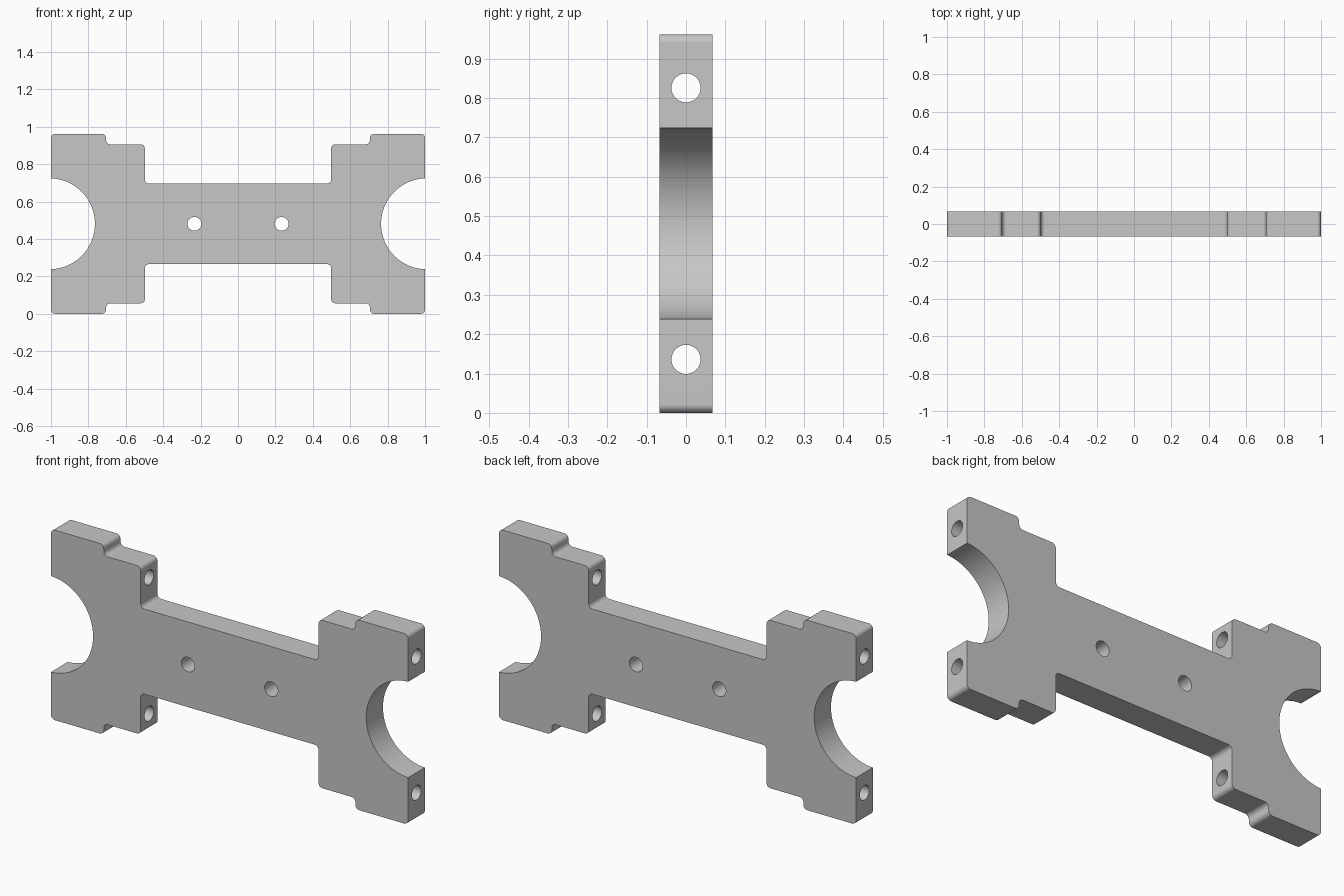
import bpy, bmesh
from math import pi
from mathutils import Vector

if "Cube" in bpy.data.objects:
    bpy.data.objects.remove(bpy.data.objects["Cube"], do_unlink=True)

MID = 0.481      # height of the horizontal symmetry line
HALF_T = 0.067   # half the plate thickness
FILLET = 0.022
STEPS = 6

# One grey metal
grey = bpy.data.materials.new("grey_metal")
grey.use_nodes = True
colour = (0.57, 0.57, 0.57, 1)
grey.diffuse_color = colour
grey.node_tree.nodes["Principled BSDF"].inputs["Base Color"].default_value = colour


def rounded(points, radius):
    """Replace each right-angled corner by a small arc."""
    out = []
    for i, p in enumerate(points):
        a = (points[i - 1] - p).normalized()
        b = (points[(i + 1) % len(points)] - p).normalized()
        centre = p + (a + b) * radius
        for k in range(STEPS + 1):
            out.append(centre + (-b).slerp(-a, k / STEPS).normalized() * radius)
    return out


# Stepped outline: one quarter, mirrored to all four
quarter = [(1, MID), (0.705, 0.425), (0.498, 0.2155)]
corners = []
for i, (x, z) in enumerate(quarter):
    corners.append(Vector((x, z)))
    if i + 1 < len(quarter):
        corners.append(Vector((quarter[i + 1][0], z)))
corners += [Vector((-p.x, p.y)) for p in reversed(corners)]
corners += [Vector((-p.x, -p.y)) for p in corners]
outline = rounded(corners, FILLET)

# Plate extruded along y
bm = bmesh.new()
face = bm.faces.new([bm.verts.new((p.x, -HALF_T, p.y + MID)) for p in outline])
ext = bmesh.ops.extrude_face_region(bm, geom=[face])
bmesh.ops.translate(bm, vec=(0, 2 * HALF_T, 0),
                    verts=[g for g in ext["geom"] if isinstance(g, bmesh.types.BMVert)])
bmesh.ops.recalc_face_normals(bm, faces=bm.faces)
mesh = bpy.data.meshes.new("bracket_plate")
bm.to_mesh(mesh)
bm.free()
mesh.materials.append(grey)
plate = bpy.data.objects.new("bracket_plate", mesh)
bpy.context.collection.objects.link(plate)


def drill(radius, depth, location, rotation, sides):
    """Cut a round hole through the plate."""
    bpy.ops.mesh.primitive_cylinder_add(vertices=sides, radius=radius, depth=depth,
                                        location=location, rotation=rotation)
    cutter = bpy.context.object
    cutter.name = "hole_cutter"
    cutter.hide_render = True
    cutter.data.materials.append(grey)
    mod = plate.modifiers.new("hole", "BOOLEAN")
    mod.operation = "DIFFERENCE"
    mod.solver = "EXACT"
    mod.object = cutter
    bpy.context.view_layer.objects.active = plate
    bpy.ops.object.modifier_apply(modifier=mod.name)
    bpy.data.objects.remove(cutter, do_unlink=True)


for side in (-1, 1):
    # Round bite in each end, bolt hole in the web, long hole through the lugs
    drill(0.243, 1, (side * 1.008, 0, MID), (pi / 2, 0, 0), 96)
    drill(0.037, 1, (side * 0.233, 0, MID), (pi / 2, 0, 0), 32)
    drill(0.037, 3, (0, 0, MID + side * 0.345), (0, pi / 2, 0), 32)

# Smooth fillets and holes, crisp flat faces
bpy.ops.object.select_all(action="DESELECT")
plate.select_set(True)
bpy.context.view_layer.objects.active = plate
bpy.ops.object.shade_smooth_by_angle(angle=pi / 6)
weighted = plate.modifiers.new("flat_face_normals", "WEIGHTED_NORMAL")
weighted.keep_sharp = True
